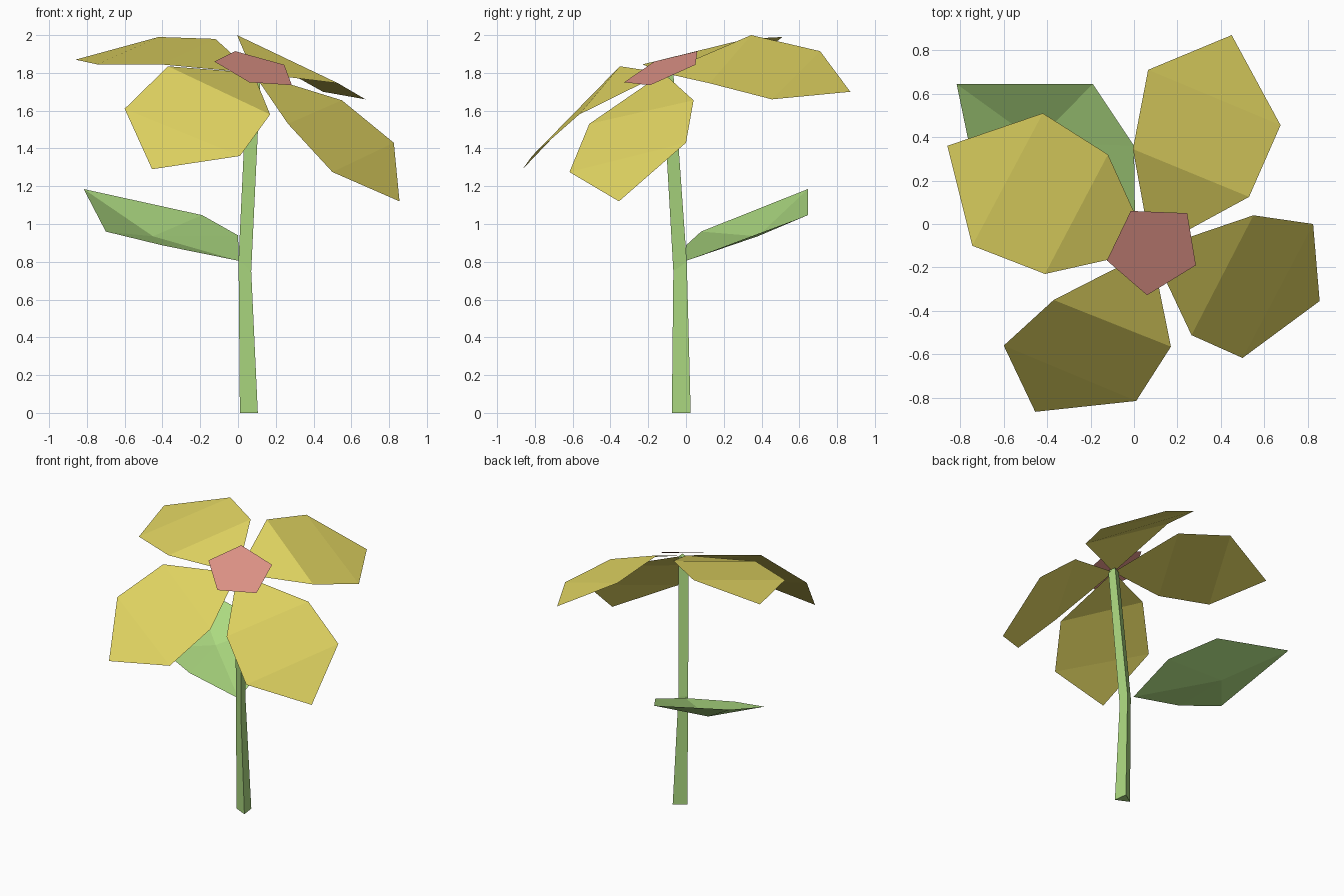
import bpy


def material(name, rgb):
    m = bpy.data.materials.new(name)
    m.diffuse_color = (*rgb, 1)
    return m


YELLOW = material("petal yellow", (0.75, 0.66, 0.12))
GREEN = material("leaf green", (0.41, 0.69, 0.216))
PINK = material("centre pink", (0.73, 0.29, 0.24))


def build(name, verts, faces, mat):
    mesh = bpy.data.meshes.new(name)
    mesh.from_pydata(verts, [], faces)
    mesh.materials.append(mat)
    mesh.validate()
    mesh.update()
    obj = bpy.data.objects.new(name, mesh)
    bpy.context.collection.objects.link(obj)
    return obj


def sheet(name, verts, faces, mat):
    """Open sheet whose points run clockwise from above; flipped to face up."""
    return build(name, verts, [f[::-1] for f in faces], mat)


# Petals: all meet at one point and have two cross folds
BASE = (0.08, -0.12, 1.80)
PETALS = {
    "petal_left": [(-0.41, -0.23, 1.845), (-0.745, -0.10, 1.845), (-0.86, 0.36, 1.87),
                   (-0.42, 0.51, 1.99), (-0.12, 0.32, 1.98)],
    "petal_back": [(-0.005, 0.345, 2.0), (0.065, 0.71, 1.915), (0.45, 0.87, 1.70),
                   (0.675, 0.455, 1.66), (0.53, 0.125, 1.745)],
    "petal_right": [(0.55, 0.04, 1.655), (0.825, 0.0, 1.43), (0.855, -0.355, 1.12),
                    (0.50, -0.617, 1.275), (0.265, -0.512, 1.53)],
    "petal_front": [(0.17, -0.565, 1.58), (0.01, -0.815, 1.36), (-0.455, -0.865, 1.29),
                    (-0.60, -0.56, 1.61), (-0.37, -0.35, 1.835)],
}
for name, rim in PETALS.items():
    sheet(name, [BASE] + rim, [(0, 1, 5), (1, 2, 4, 5), (2, 3, 4)], YELLOW)

# Flower centre: tilted flat pentagon
sheet("flower_centre",
      [(-0.015, 0.06, 1.915), (0.245, 0.05, 1.843), (0.285, -0.19, 1.735),
       (0.06, -0.328, 1.75), (-0.125, -0.168, 1.86)],
      [(0, 1, 2, 3, 4)], PINK)

# Stem: three-sided tube with a slight bend
rings = [
    [(0.01, -0.03, 0), (0.105, -0.075, 0), (0.092, 0.025, 0)],
    [(0.003, -0.03, 0.81), (0.07, -0.067, 0.75), (0.06, 0.004, 0.80)],
    [(0.05, -0.10, 1.80), (0.12, -0.127, 1.80), (0.11, -0.067, 1.80)],
]
sides = [(r * 3 + i, r * 3 + (i + 1) % 3, r * 3 + 3 + (i + 1) % 3, r * 3 + 3 + i)
         for r in range(2) for i in range(3)]
build("stem", [p for ring in rings for p in ring],
      sides + [(2, 1, 0), (6, 7, 8)], GREEN)

# Leaf: hexagonal outline folded around a low midrib point
leaf_rim = [(0.005, 0.0, 0.805), (-0.40, 0.0, 0.887), (-0.70, 0.08, 0.96),
            (-0.817, 0.645, 1.185), (-0.19, 0.645, 1.047), (0.0, 0.36, 0.94)]
sheet("leaf", leaf_rim + [(-0.45, 0.38, 0.935)],
      [(i, (i + 1) % 6, 6) for i in range(6)], GREEN)
